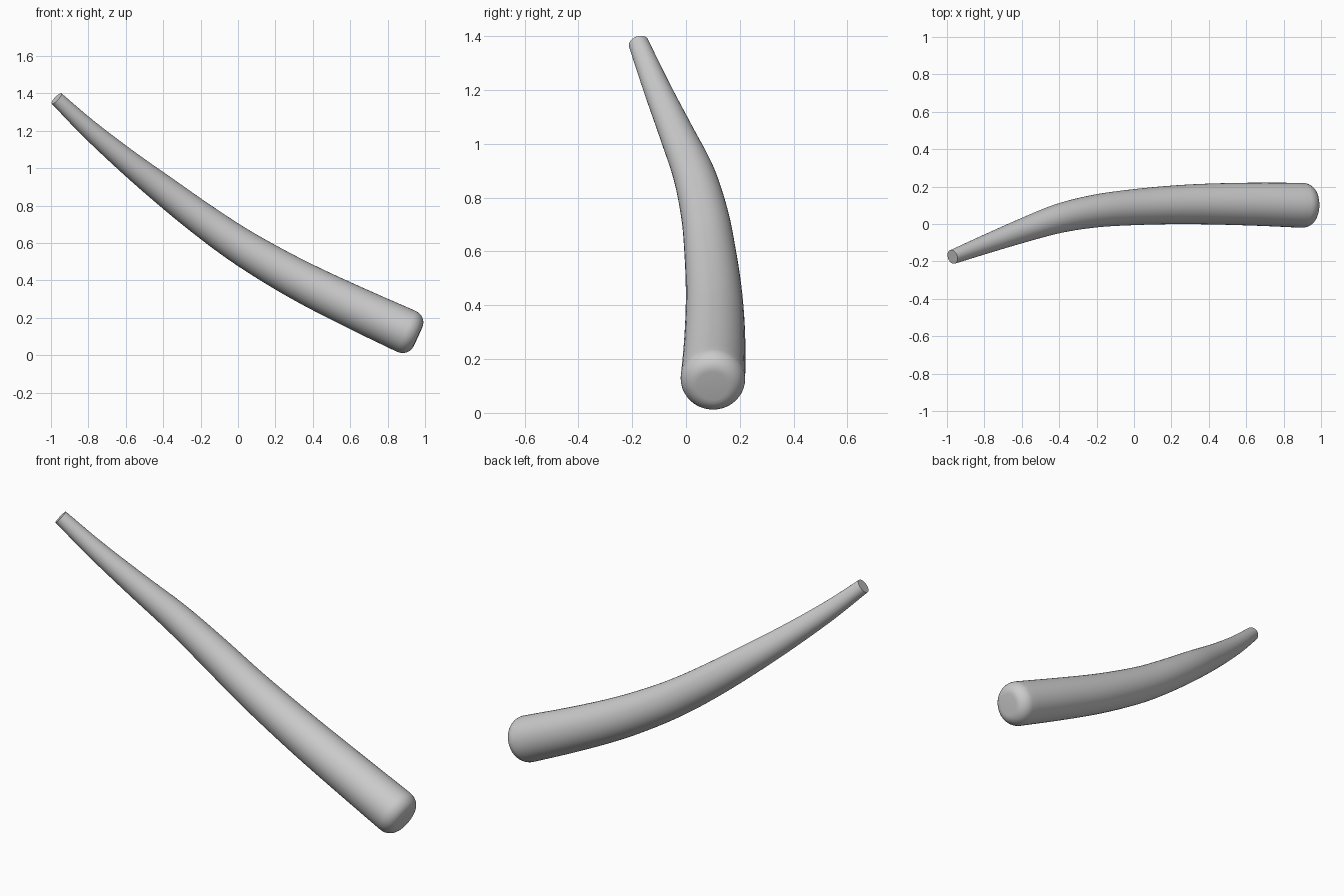
import bpy, bmesh, math
from mathutils import Vector

if "Cube" in bpy.data.objects:
    bpy.data.objects.remove(bpy.data.objects["Cube"])

# Centreline stations: x, y, z, radius (thick rounded end to thin flat end)
STATIONS = [
    (0.90, 0.100, 0.128, 0.120),
    (0.65, 0.106, 0.243, 0.115),
    (0.40, 0.107, 0.364, 0.109),
    (0.20, 0.102, 0.472, 0.103),
    (0.00, 0.090, 0.593, 0.096),
    (-0.20, 0.070, 0.733, 0.088),
    (-0.40, 0.030, 0.885, 0.078),
    (-0.60, -0.037, 1.043, 0.064),
    (-0.80, -0.111, 1.213, 0.050),
    (-0.97, -0.176, 1.373, 0.038),
]
SIDES, STEPS = 40, 6


def catmull(a, b, c, d, t):
    return 0.5 * (2 * b + (c - a) * t + (2 * a - 5 * b + 4 * c - d) * t * t
                  + (3 * b - a - 3 * c + d) * t ** 3)


# Smooth path through the stations
pts = [Vector(s) for s in STATIONS]
pts = [2 * pts[0] - pts[1]] + pts + [2 * pts[-1] - pts[-2]]
path = [catmull(*pts[i:i + 4], k / STEPS)
        for i in range(len(pts) - 3) for k in range(STEPS)]
path.append(pts[-2])
centres = [p.xyz for p in path]
radii = [p.w for p in path]

# Rounded thick end: quarter-ellipse fillet with a small flat cap
axis = (centres[0] - centres[1]).normalized()
fillet, depth = 0.062, 0.068
cap_c, cap_r = [], []
for k in range(8, 0, -1):
    a = math.radians(90 * k / 8)
    cap_c.append(centres[0] + axis * depth * math.sin(a))
    cap_r.append(radii[0] - fillet * (1 - math.cos(a)))
centres, radii = cap_c + centres, cap_r + radii

# Rings swept along the path
bm = bmesh.new()
rings = []
for i, (c, r) in enumerate(zip(centres, radii)):
    t = (centres[min(i + 1, len(centres) - 1)] - centres[max(i - 1, 0)]).normalized()
    u = t.cross(Vector((0, 1, 0))).normalized()
    v = t.cross(u)
    rings.append([bm.verts.new(c + r * (math.cos(a) * u + math.sin(a) * v))
                  for a in (2 * math.pi * k / SIDES for k in range(SIDES))])
for a, b in zip(rings, rings[1:]):
    for k in range(SIDES):
        n = (k + 1) % SIDES
        bm.faces.new((a[k], a[n], b[n], b[k]))
bm.faces.new(rings[0])
bm.faces.new(rings[-1])
bmesh.ops.recalc_face_normals(bm, faces=bm.faces)

mesh = bpy.data.meshes.new("curved_horn")
bm.to_mesh(mesh)
bm.free()
horn = bpy.data.objects.new("curved_horn", mesh)
bpy.context.collection.objects.link(horn)
bpy.context.view_layer.objects.active = horn
horn.select_set(True)
bpy.ops.object.shade_smooth_by_angle(angle=math.radians(40))
